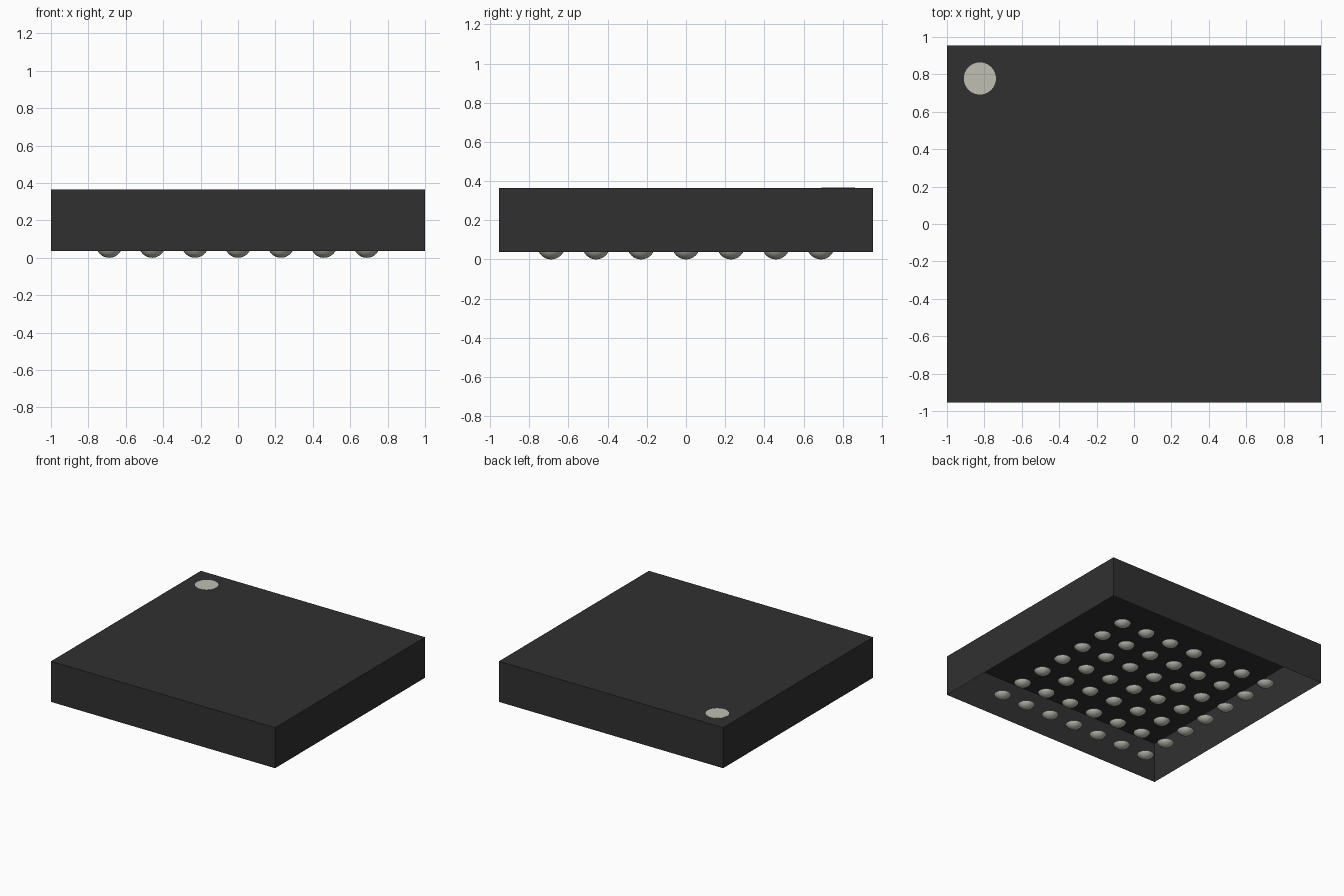
import bpy
import bmesh
from mathutils import Matrix, Vector

cube = bpy.data.objects.get("Cube")
if cube:
    bpy.data.objects.remove(cube, do_unlink=True)

BASE, TOP = 0.037, 0.364      # underside and top of the package
WIDTH, DEPTH = 2.0, 1.91
PITCH, COUNT, RADIUS = 0.2295, 7, 0.071


def make_material(name, rgb):
    mat = bpy.data.materials.new(name)
    mat.use_nodes = True
    colour = (*rgb, 1.0)
    mat.diffuse_color = colour
    mat.node_tree.nodes["Principled BSDF"].inputs["Base Color"].default_value = colour
    return mat


def make_mesh(name, bm, mat, smooth=False):
    mesh = bpy.data.meshes.new(name)
    for face in bm.faces:
        face.smooth = smooth
    bm.to_mesh(mesh)
    bm.free()
    mesh.materials.append(mat)
    return mesh


def add_object(name, mesh, location=(0, 0, 0)):
    obj = bpy.data.objects.new(name, mesh)
    obj.location = location
    bpy.context.collection.objects.link(obj)
    return obj


black = make_material("black plastic", (0.03, 0.03, 0.03))
metal = make_material("pale grey metal", (0.52, 0.52, 0.45))

# Package: thin shell, open underneath
bm = bmesh.new()
bmesh.ops.create_cube(bm, size=1.0, matrix=Matrix.Diagonal((WIDTH, DEPTH, TOP - BASE, 1)))
bm.normal_update()
bottom = [f for f in bm.faces if f.normal.z < -0.5]
bmesh.ops.delete(bm, geom=bottom, context='FACES')
add_object("package_body", make_mesh("package_body", bm, black), (0, 0, (BASE + TOP) / 2))

# Round corner marker on the top
bm = bmesh.new()
bmesh.ops.create_cone(bm, cap_ends=True, segments=40, radius1=0.086, radius2=0.086, depth=0.004)
add_object("corner_marker", make_mesh("corner_marker", bm, metal), (-0.824, 0.778, TOP))

# Solder ball: the part of a sphere that shows below the package
bm = bmesh.new()
bmesh.ops.create_uvsphere(bm, u_segments=24, v_segments=24, radius=RADIUS)
bmesh.ops.bisect_plane(bm, geom=bm.verts[:] + bm.edges[:] + bm.faces[:],
                       plane_co=Vector((0, 0, BASE - RADIUS)),
                       plane_no=Vector((0, 0, 1)), clear_outer=True)
ball = make_mesh("solder_ball", bm, metal, smooth=True)

# Square grid of balls
half = (COUNT - 1) / 2
for row in range(COUNT):
    for col in range(COUNT):
        add_object(f"solder_ball_{row + 1}_{col + 1}", ball,
                   ((col - half) * PITCH, (row - half) * PITCH, RADIUS))
